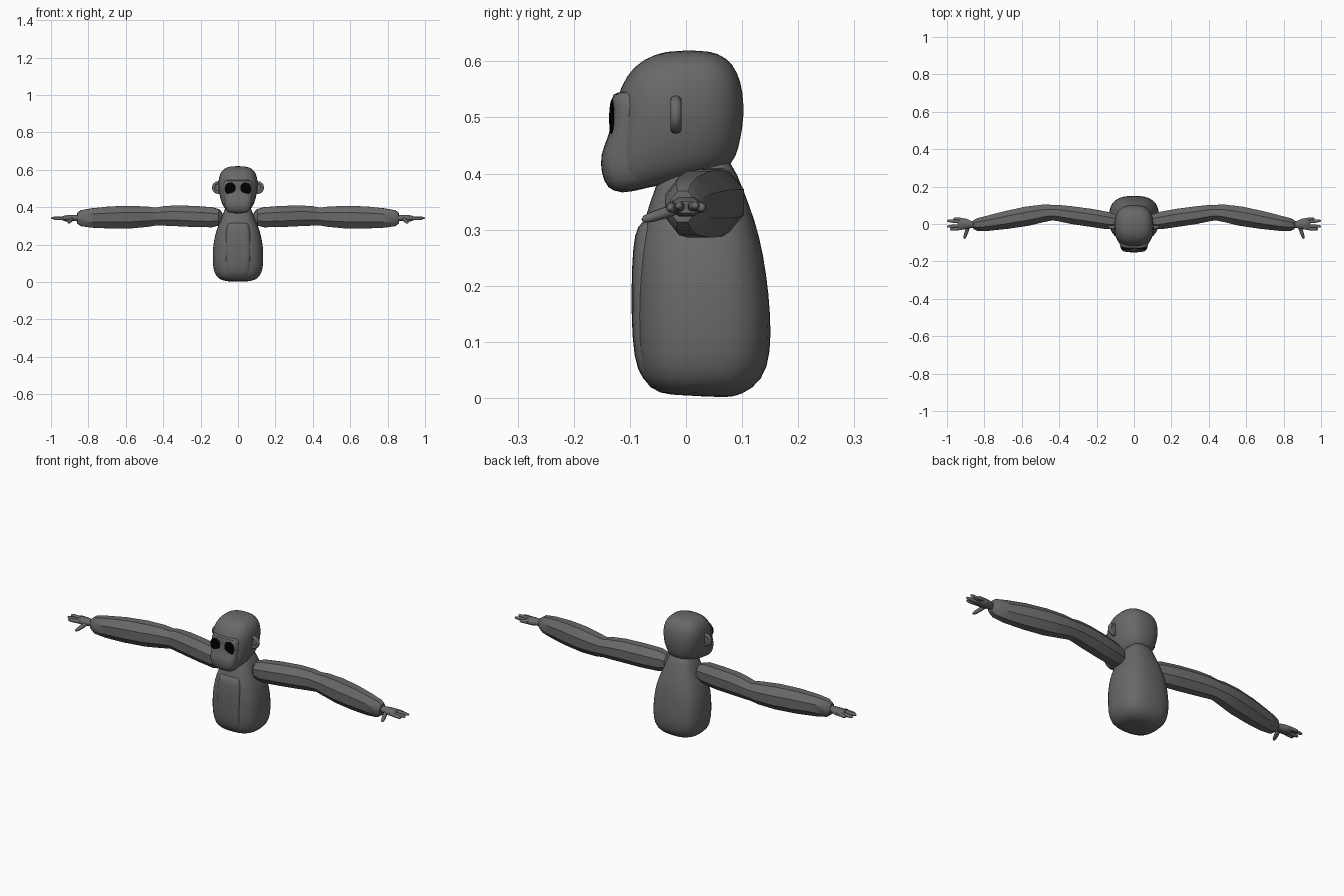
import bpy, bmesh, math
from mathutils import Vector, Matrix


def material(name, rgb):
    m = bpy.data.materials.new(name)
    m.diffuse_color = (*rgb, 1)
    return m


GREY = material("grey fur", (0.14, 0.14, 0.14))
BLACK = material("black eye", (0.0, 0.0, 0.0))


def finish(name, bm, mat, angle, subdiv=0):
    bmesh.ops.recalc_face_normals(bm, faces=bm.faces)
    me = bpy.data.meshes.new(name)
    bm.to_mesh(me)
    bm.free()
    me.materials.append(mat)
    ob = bpy.data.objects.new(name, me)
    bpy.context.collection.objects.link(ob)
    if subdiv:
        ob.modifiers.new("smooth", 'SUBSURF').levels = subdiv
        ob.modifiers["smooth"].render_levels = subdiv
    bpy.ops.object.select_all(action='DESELECT')
    ob.select_set(True)
    bpy.context.view_layer.objects.active = ob
    bpy.ops.object.shade_smooth_by_angle(angle=math.radians(angle))
    return ob


def loft(bm, rings):
    """Skin closed rings of points and close both ends."""
    loops = [[bm.verts.new(p) for p in r] for r in rings]
    n = len(loops[0])
    for a, b in zip(loops, loops[1:]):
        for i in range(n):
            j = (i + 1) % n
            bm.faces.new((a[i], a[j], b[j], b[i]))
    bm.faces.new(loops[0])
    bm.faces.new(loops[-1])


def outline(n, power, turn=0.0):
    """Unit superellipse points."""
    pts = []
    for i in range(n):
        t = 2 * math.pi * (i + turn) / n
        c, s = math.cos(t), math.sin(t)
        pts.append((math.copysign(abs(c) ** (2 / power), c),
                    math.copysign(abs(s) ** (2 / power), s)))
    return pts


def upright(name, sections, power, n=20):
    """Stack of rounded sections: z front, z back, y front, y back, half width."""
    bm = bmesh.new()
    rings = []
    for zf, zb, y0, y1, w in sections:
        ring = []
        for u, v in outline(n, power):
            k = (v + 1) / 2
            ring.append((u * w, y0 + (y1 - y0) * k, zf + (zb - zf) * k))
        rings.append(ring)
    loft(bm, rings)
    return finish(name, bm, GREY, 60, 1)


# Body: pear shaped, narrowing to the neck
upright("body", [
    (0.005, 0.0, 0.0, 0.07, 0.03),
    (0.006, 0.005, -0.05, 0.10, 0.085),
    (0.03, 0.03, -0.08, 0.138, 0.122),
    (0.08, 0.08, -0.09, 0.153, 0.136),
    (0.15, 0.15, -0.092, 0.152, 0.137),
    (0.22, 0.22, -0.09, 0.145, 0.132),
    (0.29, 0.29, -0.083, 0.132, 0.113),
    (0.34, 0.34, -0.068, 0.115, 0.09),
    (0.39, 0.40, -0.05, 0.092, 0.07),
    (0.42, 0.44, -0.04, 0.07, 0.05)], 2.7)

# Raised belly panel
upright("belly", [
    (0.012, 0.02, -0.05, 0.02, 0.045),
    (0.03, 0.03, -0.078, 0.0, 0.06),
    (0.07, 0.07, -0.094, 0.0, 0.068),
    (0.15, 0.15, -0.098, 0.0, 0.071),
    (0.24, 0.24, -0.097, 0.0, 0.07),
    (0.295, 0.295, -0.092, 0.0, 0.064),
    (0.315, 0.315, -0.080, 0.0, 0.055),
    (0.32, 0.32, -0.06, 0.0, 0.04)], 4)

# Head
upright("head", [
    (0.365, 0.405, -0.10, 0.05, 0.035),
    (0.365, 0.410, -0.132, 0.075, 0.062),
    (0.390, 0.430, -0.143, 0.091, 0.083),
    (0.430, 0.460, -0.143, 0.098, 0.096),
    (0.480, 0.500, -0.129, 0.105, 0.105),
    (0.530, 0.545, -0.127, 0.103, 0.107),
    (0.575, 0.580, -0.108, 0.094, 0.099),
    (0.605, 0.607, -0.078, 0.074, 0.079),
    (0.620, 0.620, -0.03, 0.04, 0.04)], 2.6)

# Face panel with muzzle
upright("face", [
    (0.366, 0.38, -0.12, -0.03, 0.045),
    (0.372, 0.39, -0.140, -0.03, 0.062),
    (0.400, 0.40, -0.152, -0.03, 0.073),
    (0.435, 0.435, -0.153, -0.03, 0.076),
    (0.462, 0.462, -0.140, -0.03, 0.077),
    (0.490, 0.490, -0.133, -0.03, 0.080),
    (0.525, 0.525, -0.133, -0.03, 0.080),
    (0.543, 0.543, -0.133, -0.03, 0.072),
    (0.547, 0.547, -0.11, -0.03, 0.06)], 4)


def blob(name, mat, centre, radii):
    bm = bmesh.new()
    bmesh.ops.create_uvsphere(bm, u_segments=20, v_segments=12, radius=1,
                              matrix=Matrix.Translation(centre) @ Matrix.Diagonal((*radii, 1)))
    return finish(name, bm, mat, 60)


def tube(bm, path, sides=8, turn=0.5):
    """Loft along a path of (point, half depth, half height)."""
    rings = []
    pts = [Vector(p) for p, _, _ in path]
    for i, (p, a, b) in enumerate(path):
        d = (pts[min(i + 1, len(pts) - 1)] - pts[max(i - 1, 0)]).normalized()
        side = Vector((0, 0, 1)).cross(d).normalized()
        up = d.cross(side)
        rings.append([pts[i] + side * (u * a) + up * (v * b)
                      for u, v in outline(sides, 2, turn)])
    loft(bm, rings)


def finger(bm, start, end, r):
    s, e = Vector(start), Vector(end)
    steps = ((0, 0.9), (0.4, 1.0), (0.75, 0.9), (0.93, 0.65), (1, 0.25))
    tube(bm, [(s.lerp(e, t), r * k, r * k) for t, k in steps])


for sx, label in ((-1, "left"), (1, "right")):
    # Eyes: thin dark discs on the face
    blob(label + "_eye", BLACK, (sx * 0.041, -0.132, 0.498), (0.030, 0.005, 0.034))

    # Ears: thin forward-facing cups with a raised rim
    blob(label + "_ear", GREY, (sx * 0.105, -0.016, 0.505), (0.033, 0.007, 0.031))
    bm = bmesh.new()
    ring = []
    for i in range(11):
        t = math.radians(-110 + 22 * i)
        ring.append([(sx * (0.105 + (0.026 + 0.008 * math.cos(q)) * math.cos(t)),
                      -0.018 + 0.010 * math.sin(q),
                      0.505 + (0.026 + 0.008 * math.cos(q)) * math.sin(t))
                     for q in (k * math.pi / 4 for k in range(8))])
    loft(bm, ring)
    finish(label + "_ear_rim", bm, GREY, 60)

    # Arms: faceted upper arm and forearm meeting at a pinched elbow
    bm = bmesh.new()
    tube(bm, [((sx * x, y, z), a, b) for x, y, z, a, b in (
        (0.085, 0.010, 0.345, 0.020, 0.025),
        (0.10, 0.013, 0.345, 0.040, 0.046),
        (0.14, 0.018, 0.346, 0.050, 0.058),
        (0.23, 0.033, 0.350, 0.052, 0.061),
        (0.33, 0.047, 0.354, 0.051, 0.060),
        (0.40, 0.058, 0.353, 0.047, 0.056),
        (0.435, 0.061, 0.350, 0.045, 0.051),
        (0.48, 0.058, 0.349, 0.050, 0.058),
        (0.57, 0.042, 0.347, 0.056, 0.065),
        (0.68, 0.022, 0.345, 0.052, 0.064),
        (0.78, 0.004, 0.342, 0.044, 0.056),
        (0.84, -0.004, 0.341, 0.036, 0.046),
        (0.86, -0.006, 0.341, 0.024, 0.030))])
    finish(label + "_arm", bm, GREY, 35)

    # Hands: wrist and palm, four fingers and a thumb
    bm = bmesh.new()
    tube(bm, [((sx * x, y, z), a, b) for x, y, z, a, b in (
        (0.84, -0.004, 0.342, 0.018, 0.018),
        (0.87, -0.003, 0.342, 0.020, 0.017),
        (0.90, 0.000, 0.341, 0.031, 0.019),
        (0.925, 0.001, 0.340, 0.034, 0.017),
        (0.938, 0.002, 0.340, 0.028, 0.011))])
    for y0, y1, z1, tip in ((-0.024, -0.028, 0.338, 0.985), (-0.010, -0.013, 0.342, 1.0),
                            (0.010, 0.018, 0.342, 1.0), (0.024, 0.029, 0.338, 0.965)):
        finger(bm, (sx * 0.92, y0, 0.341), (sx * tip, y1, z1), 0.0095)
    finger(bm, (sx * 0.885, -0.012, 0.338), (sx * 0.908, -0.078, 0.317), 0.0105)
    finish(label + "_hand", bm, GREY, 60)
